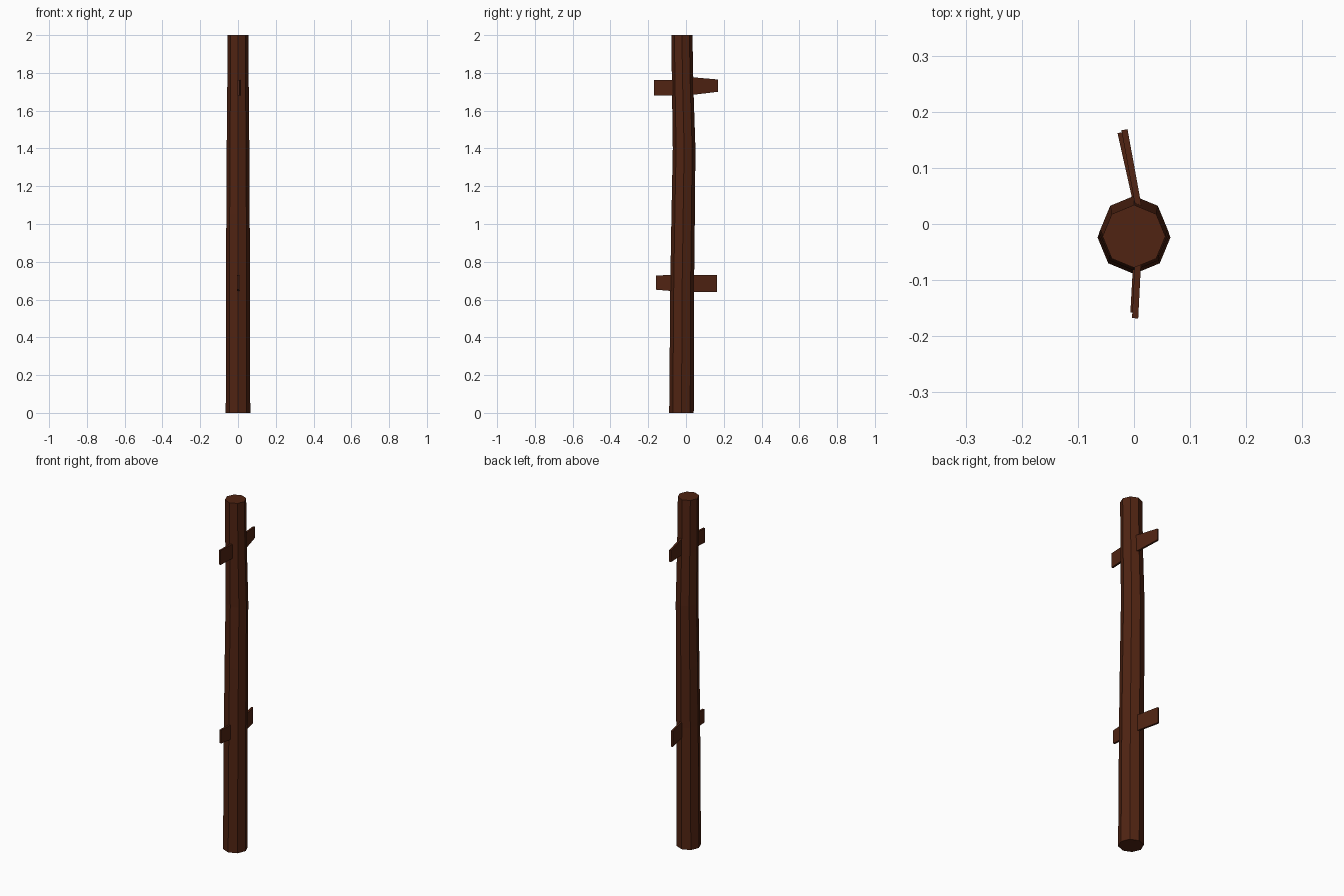
import bpy, bmesh, math
from mathutils import Vector

if "Cube" in bpy.data.objects:
    bpy.data.objects.remove(bpy.data.objects["Cube"])

wood = bpy.data.materials.new("dark_brown_wood")
wood.diffuse_color = (0.08, 0.017, 0.006, 1)
wood.use_nodes = True
wood.node_tree.nodes["Principled BSDF"].inputs["Base Color"].default_value = wood.diffuse_color


def loft(name, rings):
    """Closed flat-shaded solid through a list of equal-length point rings."""
    bm = bmesh.new()
    vs = [[bm.verts.new(p) for p in ring] for ring in rings]
    n = len(rings[0])
    for a, b in zip(vs, vs[1:]):
        for i in range(n):
            j = (i + 1) % n
            bm.faces.new((a[i], a[j], b[j], b[i]))
    bm.faces.new(vs[0][::-1])
    bm.faces.new(vs[-1])
    bmesh.ops.recalc_face_normals(bm, faces=bm.faces)
    me = bpy.data.meshes.new(name)
    bm.to_mesh(me)
    bm.free()
    me.materials.append(wood)
    ob = bpy.data.objects.new(name, me)
    bpy.context.collection.objects.link(ob)
    return ob


# Slightly bowed, tapering octagonal post: (height, radius, y centre)
sections = [(0, .065, -.024), (.7, .063, -.020), (1.05, .062, -.015),
            (1.4, .060, -.010), (1.7, .057, -.017), (2, .056, -.022)]
loft("post", [[(r * math.cos(k * math.pi / 4), cy + r * math.sin(k * math.pi / 4), z)
               for k in range(8)] for z, r, cy in sections])


# Rail stub: thin board from inside the post to its broken tip
def rail_stub(name, start, end, z_start, z_end, thick=0.011):
    a, b = Vector(start), Vector(end)
    d = (b - a).normalized()
    side = Vector((-d.y, d.x)) * thick / 2
    rings = []
    for p, (lo, hi) in ((a, z_start), (b, z_end)):
        l, r = p + side, p - side
        rings.append([(l.x, l.y, lo), (r.x, r.y, lo), (r.x, r.y, hi), (l.x, l.y, hi)])
    loft(name, rings)


rail_stub("upper_back_rail", (.010, .020), (-.017, .168), (1.682, 1.778), (1.70, 1.765))
rail_stub("lower_back_rail", (.008, .020), (-.024, .163), (.64, .73), (.64, .73))
rail_stub("upper_front_rail", (.008, -.050), (.002, -.168), (1.68, 1.762), (1.68, 1.762))
rail_stub("lower_front_rail", (.005, -.050), (-.001, -.158), (.643, .73), (.652, .728))
